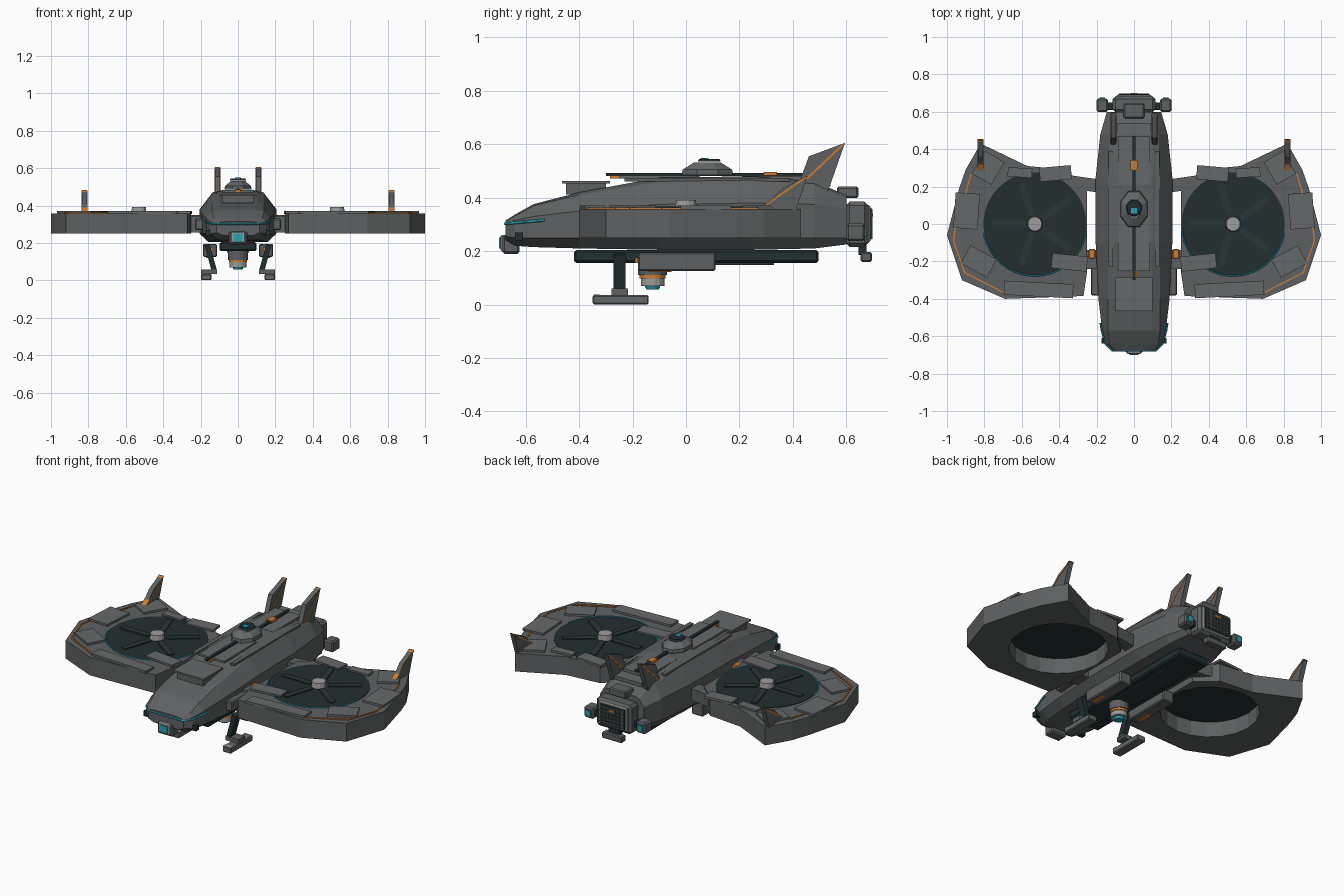
import bpy, bmesh, math
from mathutils import Vector, Matrix

if "Cube" in bpy.data.objects:
    bpy.data.objects.remove(bpy.data.objects["Cube"])


def material(name, rgb):
    m = bpy.data.materials.new(name)
    m.diffuse_color = (*rgb, 1)
    m.use_nodes = True
    m.node_tree.nodes["Principled BSDF"].inputs["Base Color"].default_value = m.diffuse_color
    return m


HULL = material("hull grey", (0.11, 0.117, 0.12))
PLATE = material("plate grey", (0.13, 0.138, 0.142))
DARK = material("dark teal", (0.016, 0.028, 0.030))
BLADE = material("blade dark", (0.022, 0.036, 0.038))
CYAN = material("cyan light", (0.02, 0.36, 0.46))
ORANGE = material("orange marking", (0.60, 0.20, 0.035))
LIGHT = material("light metal", (0.33, 0.34, 0.34))


def finish(name, bm, mat):
    bmesh.ops.recalc_face_normals(bm, faces=bm.faces)
    me = bpy.data.meshes.new(name)
    bm.to_mesh(me)
    bm.free()
    me.materials.append(mat)
    ob = bpy.data.objects.new(name, me)
    bpy.context.collection.objects.link(ob)
    return ob


def box(name, c, size, mat, rot=0.0, bevel=0.0):
    bm = bmesh.new()
    bmesh.ops.create_cube(bm, size=1)
    bmesh.ops.scale(bm, vec=size, verts=bm.verts)
    if bevel:
        bmesh.ops.bevel(bm, geom=bm.edges[:], offset=bevel, segments=1, affect='EDGES')
    bm.transform(Matrix.Translation(c) @ Matrix.Rotation(math.radians(rot), 4, 'Z'))
    return finish(name, bm, mat)


def pair(name, c, size, mat, rot=0.0, bevel=0.0):
    for s, side in ((1, "right"), (-1, "left")):
        box(f"{name}_{side}", (s * c[0], c[1], c[2]), size, mat, s * rot, bevel)


def drum(name, c, r1, r2, h, mat, n=16):
    bm = bmesh.new()
    bmesh.ops.create_cone(bm, cap_ends=True, segments=n, radius1=r1, radius2=r2, depth=h)
    bm.transform(Matrix.Translation(c) @ Matrix.Rotation(math.pi / n, 4, 'Z'))
    return finish(name, bm, mat)


def beam(name, a, b, w, h, mat):
    """Rectangular bar from a to b."""
    a, b = Vector(a), Vector(b)
    bm = bmesh.new()
    bmesh.ops.create_cube(bm, size=1)
    bmesh.ops.scale(bm, vec=(w, h, (b - a).length), verts=bm.verts)
    q = (b - a).to_track_quat('Z', 'Y').to_matrix().to_4x4()
    bm.transform(Matrix.Translation((a + b) / 2) @ q)
    return finish(name, bm, mat)


def extrude_loops(name, loops, depth, mat):
    """Fill flat loops (outer, then holes) and extrude along depth."""
    bm = bmesh.new()
    for pts in loops:
        vs = [bm.verts.new(p) for p in pts]
        for i, v in enumerate(vs):
            bm.edges.new((v, vs[i - 1]))
    bmesh.ops.triangle_fill(bm, edges=bm.edges[:], use_beauty=True)
    ext = bmesh.ops.extrude_face_region(bm, geom=bm.faces[:])
    bmesh.ops.translate(bm, vec=depth, verts=[g for g in ext["geom"] if isinstance(g, bmesh.types.BMVert)])
    return finish(name, bm, mat)


def tube(name, pts, r, mat):
    cu = bpy.data.curves.new(name, 'CURVE')
    cu.dimensions = '3D'
    cu.bevel_depth, cu.bevel_resolution = r, 0
    sp = cu.splines.new('POLY')
    sp.points.add(len(pts) - 1)
    for p, co in zip(sp.points, pts):
        p.co = (*co, 1)
    me = bpy.data.meshes.new_from_object(bpy.data.objects.new("path", cu))
    me.materials.clear()
    me.materials.append(mat)
    bpy.context.collection.objects.link(bpy.data.objects.new(name, me))


# Fuselage: y, then half-section widths and heights from belly to deck
stations = [
    (-.675, .08, .24, .115, .255, .30, .10, .31, .06, .315),
    (-.64, .10, .22, .15, .25, .315, .13, .332, .08, .337),
    (-.57, .12, .215, .17, .25, .33, .14, .37, .09, .376),
    (-.40, .14, .21, .19, .25, .35, .14, .41, .10, .42),
    (-.10, .16, .205, .205, .25, .375, .14, .46, .10, .475),
    (.25, .16, .205, .205, .25, .38, .14, .465, .10, .48),
    (.48, .15, .21, .18, .25, .375, .13, .45, .10, .46),
    (.60, .12, .225, .145, .25, .36, .11, .40, .09, .41)]
bm = bmesh.new()
rings = []
for y, bw, zb, w, z1, z2, s, z3, t, zt in stations:
    half = [(bw, zb), (w, z1), (w, z2), (s, z3), (t, zt)]
    full = half + [(-x, z) for x, z in reversed(half)]
    rings.append([bm.verts.new((x, y, z)) for x, z in full])
for a, b in zip(rings, rings[1:]):
    for i in range(len(a)):
        bm.faces.new((a[i - 1], a[i], b[i], b[i - 1]))
bm.faces.new(rings[0])
bm.faces.new(rings[-1])
finish("fuselage", bm, HULL)

# Nose light strip, sensor and side cameras
half = [(.179, -.53, .316), (.173, -.57, .312), (.153, -.64, .306), (.117, -.678, .302)]
tube("nose_light", half + [(-x, y, z) for x, y, z in reversed(half)], .005, CYAN)
box("nose_sensor", (0, -.655, .225), (.10, .065, .07), HULL, bevel=.008)
box("nose_lens_frame", (0, -.68, .23), (.08, .03, .062), LIGHT, bevel=.006)
box("nose_lens", (0, -.695, .23), (.05, .01, .042), CYAN)
pair("nose_camera", (.155, -.625, .255), (.035, .03, .03), DARK)

# Deck plates, spine rod and markers
box("front_deck_plate", (0, -.375, .458), (.20, .18, .010), PLATE)
box("front_plate_base", (0, -.375, .435), (.17, .15, .045), HULL)
box("mid_deck_plate", (0, -.10, .477), (.17, .30, .012), PLATE)
box("rear_deck_plate", (0, .34, .473), (.17, .26, .016), PLATE)
box("tail_deck_plate", (0, .51, .452), (.18, .06, .02), PLATE)
box("spine_rod", (0, .085, .487), (.018, .77, .010), DARK)
box("rear_marker", (0, .315, .490), (.036, .05, .014), ORANGE)
box("front_marker", (0, -.26, .477), (.034, .05, .012), ORANGE)
pair("deck_rail", (.125, .08, .467), (.025, .62, .012), HULL)

# Sensor dome
drum("dome_base", (0, .08, .495), .105, .10, .02, HULL, 8).scale.x = .75
drum("dome", (0, .08, .518), .10, .055, .026, PLATE, 8).scale.x = .75
drum("dome_dish", (0, .087, .540), .045, .04, .010, DARK, 12)
box("dome_light", (0, .07, .546), (.03, .03, .006), CYAN)

# Tail engine block with grille
box("tail_frame", (0, .64, .30), (.23, .085, .17), HULL, bevel=.015)
box("tail_rim", (0, .68, .302), (.19, .02, .14), LIGHT, bevel=.006)
box("tail_recess", (0, .688, .302), (.165, .012, .118), DARK)
for i in range(7):
    box(f"grille_upright_{i}", (-.069 + .023 * i, .695, .302), (.004, .006, .112), HULL)
for i in range(5):
    box(f"grille_bar_{i}", (0, .695, .258 + .022 * i), (.16, .006, .004), HULL)
box("tail_marker", (0, .697, .335), (.035, .006, .012), ORANGE)
box("tail_top_box", (0, .605, .42), (.11, .08, .042), HULL, bevel=.006)
box("tail_lower_box", (0, .675, .178), (.13, .042, .036), HULL, bevel=.005)
box("tail_lower_stem", (0, .66, .205), (.07, .03, .04), DARK)
pair("tail_pod", (.17, .635, .27), (.062, .07, .065), HULL, bevel=.008)
pair("tail_pod_light", (.17, .672, .27), (.03, .006, .03), CYAN)
pair("tail_pod_arm", (.125, .63, .27), (.06, .04, .035), DARK)

# Belly keel, side pods and camera turret
box("belly_keel", (0, .038, .18), (.20, .915, .048), DARK, bevel=.008)
box("belly_keel_step", (0, .13, .155), (.12, .40, .014), BLADE)
pair("belly_pod", (.15, -.035, .16), (.075, .29, .07), HULL, bevel=.006)
pair("belly_pod_marker", (.15, -.185, .165), (.03, .012, .02), ORANGE)
pair("belly_side_marker", (.16, -.10, .124), (.02, .09, .006), ORANGE)
drum("turret_neck", (0, -.125, .14), .055, .055, .06, HULL)
drum("turret_ring", (0, -.125, .105), .05, .05, .016, ORANGE)
drum("turret_body", (0, -.125, .085), .045, .045, .03, LIGHT)
drum("turret_lens", (0, -.125, .064), .024, .03, .014, CYAN)

# Landing legs
for s, side in ((1, "right"), (-1, "left")):
    beam(f"leg_strut_{side}", (s * .165, -.248, .19), (s * .125, -.248, .045), .045, .028, DARK)
    box(f"leg_ankle_{side}", (s * .155, -.248, .047), (.085, .06, .025), HULL)
    box(f"foot_{side}", (s * .17, -.245, .018), (.056, .21, .034), PLATE, bevel=.005)
    box(f"foot_toe_{side}", (s * .17, -.335, .022), (.05, .024, .03), LIGHT)

# Wing mounts on the hull
pair("hull_side_box", (.205, -.295, .30), (.05, .175, .06), HULL, bevel=.006)
pair("front_arm", (.235, -.19, .30), (.11, .10, .09), HULL)
pair("arm_marker", (.225, -.16, .335), (.036, .05, .03), ORANGE, bevel=.004)
pair("rear_arm", (.27, .215, .315), (.20, .07, .07), HULL, rot=8)

# Fan wings
outline = [(.82, .43), (.90, .29), (.935, .19), (1.0, -.06), (.92, -.30), (.69, -.40),
           (.27, -.385), (.25, -.25), (.25, .19), (.33, .26), (.36, .29), (.57, .31)]
plates = [(.42, .27, .17, .075, -5), (.78, .30, .12, .14, 30), (.895, .07, .13, .19, 4),
          (.83, -.20, .16, .11, 28), (.51, -.35, .37, .075, 3), (.345, -.205, .19, .08, 6),
          (.61, .275, .13, .05, 4)]
rim = [(.87, .27), (.955, -.02), (.965, -.09), (.905, -.26), (.70, -.365)]
cx, zt = .53, .358
for s, side in ((1, "right"), (-1, "left")):
    hole = [(s * (cx + .268 * math.cos(a)), .268 * math.sin(a), .25)
            for a in (math.tau * i / 20 for i in range(20))]
    extrude_loops(f"wing_{side}", [[(s * x, y, .25) for x, y in outline], hole], (0, 0, zt - .25), HULL)
    drum(f"fan_disk_{side}", (s * cx, 0, .351), .275, .275, .020, DARK, 40)
    for k in range(5):
        a = math.pi + math.tau * k / 5
        box(f"fan_blade_{side}_{k}", (s * cx + .14 * math.cos(a), .14 * math.sin(a), .364),
            (.18, .035, .007), BLADE, math.degrees(a))
    drum(f"fan_hub_{side}", (s * cx, 0, .376), .042, .038, .032, LIGHT, 12)
    arc = [math.radians(-172 + 6 * i) for i in range(28)]
    tube(f"fan_light_{side}", [(s * (cx + .277 * math.cos(a)), .277 * math.sin(a), .361) for a in arc],
         .004, CYAN)
    for i, (x, y, w, d, r) in enumerate(plates):
        box(f"wing_plate_{side}_{i}", (s * x, y, .363), (w, d, .014), PLATE, s * r)
    for i, (a, b) in enumerate(zip(rim, rim[1:])):
        beam(f"wing_stripe_{side}_{i}", (s * a[0], a[1], .360), (s * b[0], b[1], .360), .007, .007, ORANGE)

    # Swept fins on the wing tip and the tail, each with a diagonal stripe
    for name, x, prof, line in (
            ("wing_fin", .82, [(.28, .35), (.36, .435), (.455, .482), (.41, .35)],
             [(.285, .363), (.452, .479)]),
            ("tail_fin", .11, [(.41, .42), (.46, .555), (.595, .605), (.53, .42)],
             [(.43, .45), (.59, .601)])):
        x0 = s * x - .014
        extrude_loops(f"{name}_{side}", [[(x0, y, z) for y, z in prof]], (.028, 0, 0), HULL)
        beam(f"{name}_stripe_{side}", (s * x, *line[0]), (s * x, *line[1]), .032, .007, ORANGE)
